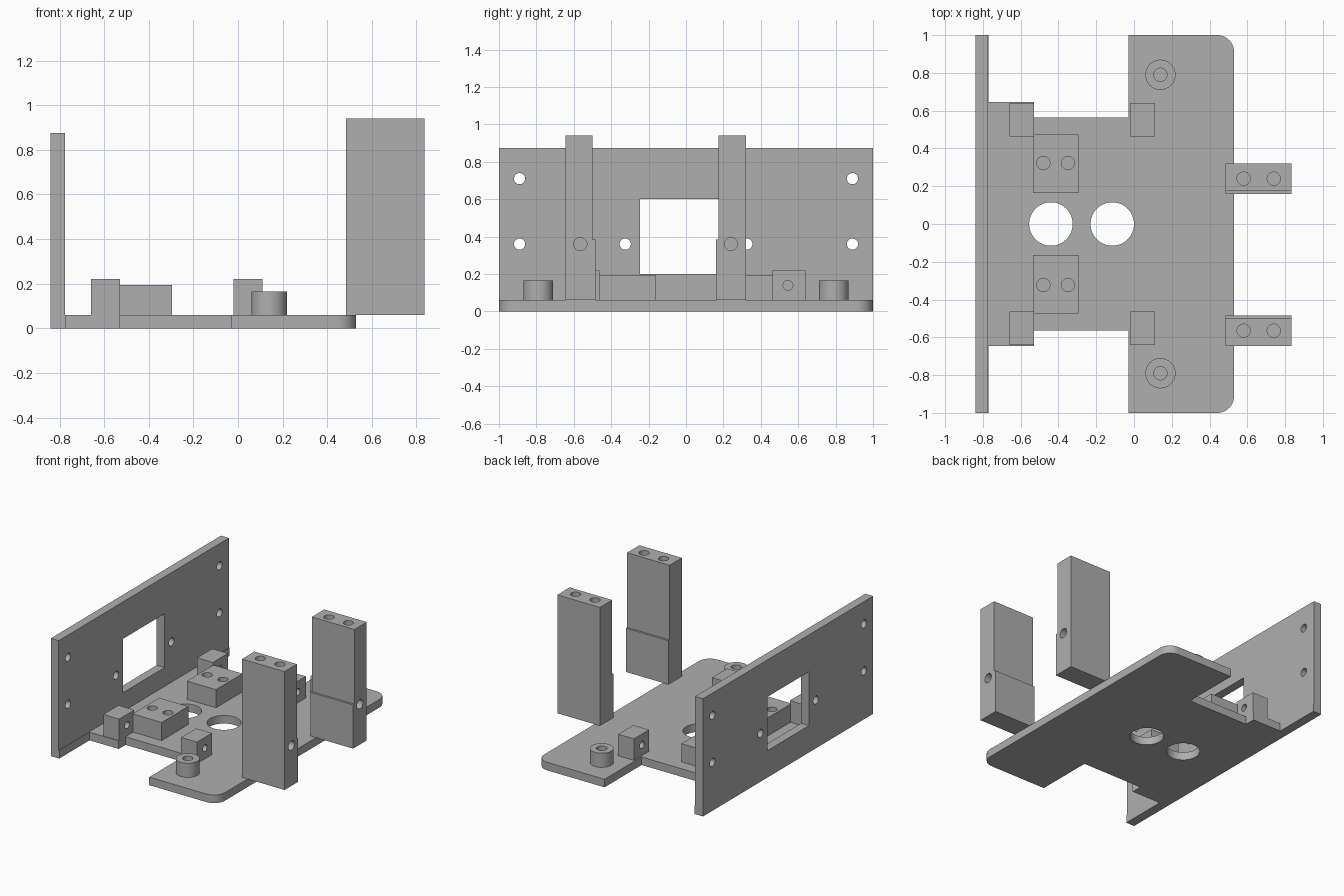
import bpy, bmesh, math

cube = bpy.data.objects.get("Cube")
if cube:
    bpy.data.objects.remove(cube, do_unlink=True)

grey = bpy.data.materials.new("plain grey")
grey.use_nodes = True
colour = (0.43, 0.43, 0.43, 1)
grey.diffuse_color = colour
grey.node_tree.nodes["Principled BSDF"].inputs["Base Color"].default_value = colour

PLATE = 0.06
PLACE = {"x": lambda a, b, t: (t, a, b),
         "y": lambda a, b, t: (a, t, b),
         "z": lambda a, b, t: (a, b, t)}


def add_prism(bm, outline, axis, lo, hi):
    """Extrude a flat outline along an axis."""
    place = PLACE[axis]
    face = bm.faces.new([bm.verts.new(place(a, b, lo)) for a, b in outline])
    new = bmesh.ops.extrude_face_region(bm, geom=[face])["geom"]
    for v in new:
        if isinstance(v, bmesh.types.BMVert):
            v.co["xyz".index(axis)] = hi


def finish(bm, name):
    bmesh.ops.recalc_face_normals(bm, faces=bm.faces)
    mesh = bpy.data.meshes.new(name)
    bm.to_mesh(mesh)
    bm.free()
    mesh.materials.append(grey)
    obj = bpy.data.objects.new(name, mesh)
    bpy.context.collection.objects.link(obj)
    return obj


def prism(name, outline, axis, lo, hi):
    bm = bmesh.new()
    add_prism(bm, outline, axis, lo, hi)
    return finish(bm, name)


def rect(a0, a1, b0, b1):
    return [(a0, b0), (a1, b0), (a1, b1), (a0, b1)]


def circle(a, b, r, n=40):
    return [(a + r * math.cos(math.tau * i / n), b + r * math.sin(math.tau * i / n))
            for i in range(n)]


def cut(obj, holes):
    """Subtract a list of (outline, axis, lo, hi) prisms."""
    bm = bmesh.new()
    for hole in holes:
        add_prism(bm, *hole)
    cutter = finish(bm, "cutter")
    cutter.hide_render = True
    mod = obj.modifiers.new("holes", "BOOLEAN")
    mod.operation, mod.solver, mod.object = "DIFFERENCE", "EXACT", cutter
    bpy.ops.object.select_all(action="DESELECT")
    bpy.context.view_layer.objects.active = obj
    obj.select_set(True)
    bpy.ops.object.modifier_apply(modifier=mod.name)
    bpy.data.objects.remove(cutter, do_unlink=True)
    bpy.ops.object.shade_smooth_by_angle(angle=math.radians(30))


# Base plate: stepped half outline with a rounded corner, mirrored in y
half = [(-0.77, 0.645), (-0.53, 0.645), (-0.53, 0.565), (-0.03, 0.565), (-0.03, 1)]
radius = 0.09
for i in range(11):
    t = math.pi / 2 * (1 - i / 10)
    half.append((0.53 - radius + radius * math.cos(t), 1 - radius + radius * math.sin(t)))
outline = half + [(x, -y) for x, y in reversed(half)]
base = prism("base_plate", outline, "z", 0, PLATE)
cut(base, [(circle(x, 0, 0.115, 64), "z", -0.1, 0.2) for x in (-0.44, -0.115)])

# Upright panel with a thin foot, a window and screw holes
profile = [(-0.84, 0), (-0.77, 0), (-0.77, PLATE), (-0.775, PLATE),
           (-0.775, 0.875), (-0.84, 0.875)]
panel = prism("upright_panel", profile, "y", -1, 1)
holes = [(rect(-0.245, 0.245, 0.2, 0.6), "x", -1, -0.7)]
for side in (-1, 1):
    for y, z in ((0.89, 0.71), (0.89, 0.36), (0.325, 0.36)):
        holes.append((circle(side * y, z, 0.03), "x", -1, -0.7))
cut(panel, holes)

for side, word in ((1, "back"), (-1, "front")):
    # Mounting block with two screw holes
    lo, hi = sorted((side * 0.163, side * 0.475))
    block = prism(word + "_mounting_block", rect(-0.535, -0.295, lo, hi), "z", PLATE, 0.195)
    cut(block, [(circle(x, side * 0.323, 0.035), "z", PLATE + 0.01, 0.3)
                for x in (-0.48, -0.35)])

    # Drilled tabs
    lo, hi = sorted((side * 0.463, side * 0.64))
    for x, place in ((-0.66, "inner"), (-0.02, "outer")):
        tab = prism(f"{word}_{place}_tab", rect(x, x + 0.13, lo, hi), "z", PLATE, 0.22)
        cut(tab, [(circle(side * 0.545, 0.14, 0.026), "x", x - 0.1, x + 0.3)])

    # Round boss
    boss = prism(word + "_boss", circle(0.14, side * 0.79, 0.08, 48), "z", PLATE, 0.165)
    cut(boss, [(circle(0.14, side * 0.79, 0.035), "z", PLATE + 0.005, 0.3)])

# Stepped posts, each thicker at the foot on the side facing the other post
for y, step, word in ((0.24, -1, "back"), (-0.565, 1, "front")):
    d = 0.08 * step
    profile = [(y - d, PLATE), (y + d, PLATE), (y + d, 0.385),
               (y + d - 0.015 * step, 0.385), (y + d - 0.015 * step, 0.94), (y - d, 0.94)]
    post = prism(word + "_post", profile, "x", 0.485, 0.835)
    holes = [(circle(x, y, 0.035), "z", 0.69, 1.1) for x in (0.58, 0.74)]
    holes.append((circle(y, 0.36, 0.035), "x", 0.635, 1))
    cut(post, holes)
